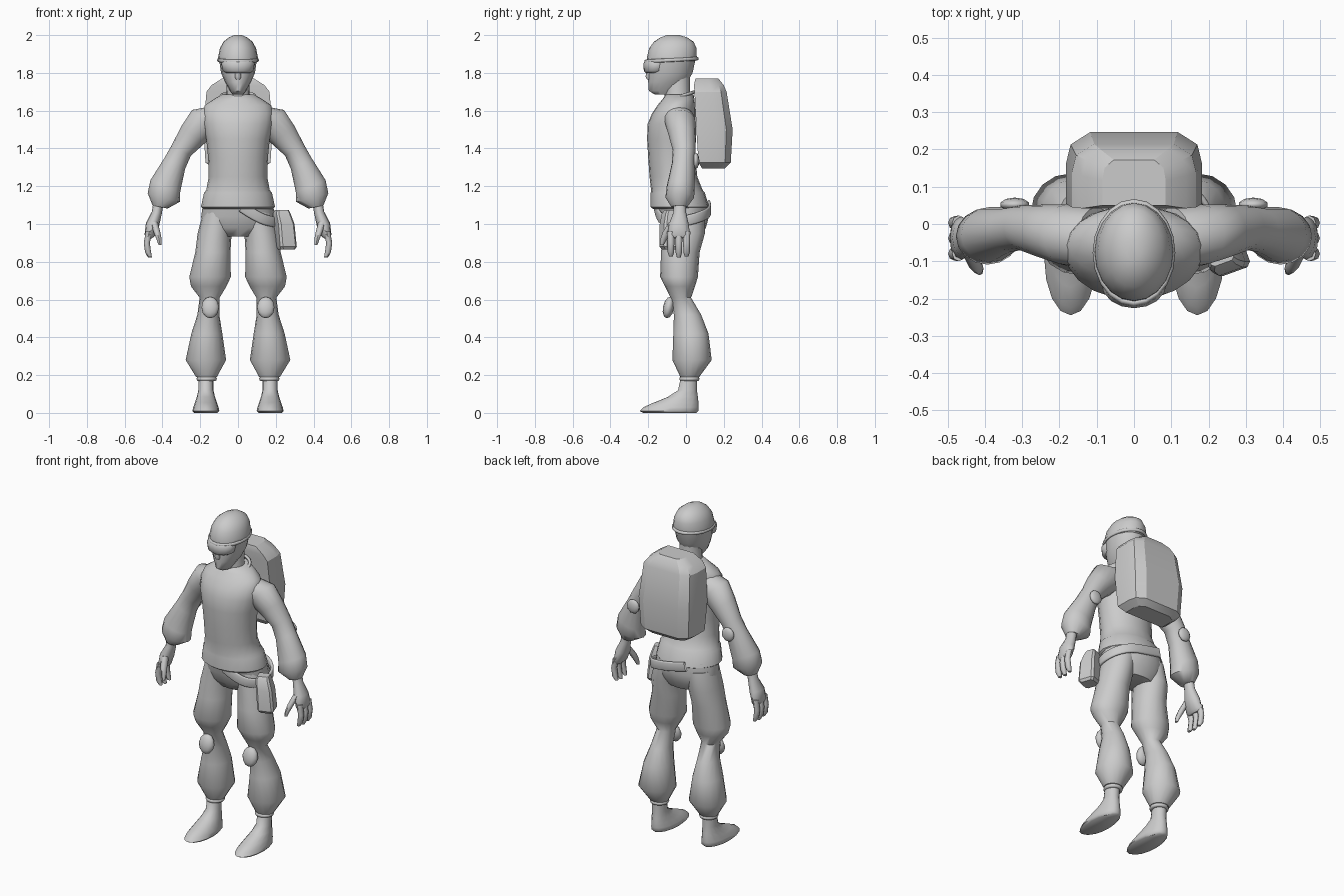
import bpy, bmesh
from math import cos, sin, pi, radians


def finish(ob, angle=50):
    bpy.ops.object.select_all(action='DESELECT')
    ob.select_set(True)
    bpy.context.view_layer.objects.active = ob
    bpy.ops.object.shade_smooth_by_angle(angle=radians(angle))
    return ob


def oval(n):
    return [(cos(2 * pi * i / n), sin(2 * pi * i / n)) for i in range(n)]


def loft(name, sections, n=16, side=1, outline=None, angle=50):
    """Sections are (x, y, z, x radius, y radius, tilt in degrees)."""
    bm = bmesh.new()
    rings = []
    for s in sections:
        x, y, z, a, b = s[:5]
        t = radians(s[5]) if len(s) > 5 else 0
        rings.append([bm.verts.new((side * (x + u * a * cos(t)), y + v * b, z + u * a * sin(t)))
                      for u, v in (outline or oval(n))])
    for lo, hi in zip(rings, rings[1:]):
        k = len(lo)
        for i in range(k):
            bm.faces.new((lo[i], lo[(i + 1) % k], hi[(i + 1) % k], hi[i]))
    bm.faces.new(rings[0])
    bm.faces.new(rings[-1])
    bmesh.ops.recalc_face_normals(bm, faces=bm.faces)
    me = bpy.data.meshes.new(name)
    bm.to_mesh(me)
    bm.free()
    ob = bpy.data.objects.new(name, me)
    bpy.context.collection.objects.link(ob)
    return finish(ob, angle)


def upright(rows, x=0):
    """Turn (z, x radius, y front, y back) rows into sections."""
    return [(x, (f + b) / 2, z, r, (b - f) / 2) for z, r, f, b in rows]


def pad(name, loc, size, rot=(0, 0, 0)):
    bpy.ops.mesh.primitive_uv_sphere_add(segments=10, ring_count=6, location=loc, rotation=rot)
    ob = bpy.context.object
    ob.name = name
    ob.scale = size
    return finish(ob)


def ring(name, loc, R, r, scale=(1, 1, 1), rot=(0, 0, 0)):
    bpy.ops.mesh.primitive_torus_add(major_segments=20, minor_segments=8, location=loc,
                                     rotation=rot, major_radius=R, minor_radius=r)
    ob = bpy.context.object
    ob.name = name
    ob.scale = scale
    return finish(ob)


# Head, neck, cap
loft("neck", upright([(1.64, .075, -.11, .035), (1.69, .062, -.115, .02), (1.78, .06, -.11, .02)]))
loft("face", upright([(1.685, .028, -.165, -.06), (1.705, .042, -.197, -.03), (1.75, .068, -.2, .005),
                      (1.80, .09, -.2, .035), (1.87, .1, -.2, .05)]))
loft("nose", upright([(1.765, .012, -.207, -.18), (1.78, .017, -.214, -.18), (1.83, .01, -.205, -.18)]), n=8)
loft("cap", upright([(1.862, .1, -.2, .048), (1.868, .106, -.207, .056), (1.885, .105, -.206, .057),
                     (1.93, .096, -.195, .056), (1.965, .077, -.17, .04), (1.988, .048, -.135, .005),
                     (2.0, .02, -.1, -.035)]), n=20)
# Goggles
loft("goggle_lens", upright([(1.8, .062, -.213, -.12), (1.81, .08, -.223, -.1),
                             (1.85, .088, -.226, -.09), (1.862, .08, -.218, -.1)]))
ring("goggle_strap", (0, -.077, 1.868), .104, .007, (1, 1.3, 1.4), (radians(3), 0, 0))

# Shirt body and collar
loft("shirt", upright([(1.08, .185, -.175, .11), (1.09, .196, -.188, .122), (1.165, .18, -.187, .1),
                       (1.18, .168, -.185, .088), (1.25, .155, -.193, .06), (1.35, .158, -.2, .05),
                       (1.45, .168, -.206, .052), (1.53, .185, -.203, .05), (1.585, .188, -.18, .05),
                       (1.63, .175, -.15, .048), (1.66, .13, -.125, .045), (1.685, .088, -.108, .04)]), n=20)
ring("collar", (0, -.04, 1.672), .092, .009, (1, .95, 1), (radians(18), 0, 0))

# Trouser seat
loft("trouser_seat", upright([(.935, .13, -.09, .08), (.98, .19, -.125, .105), (1.04, .195, -.145, .122),
                              (1.11, .185, -.16, .115)]), n=20)

# Limbs, built on both sides
for side, tag in ((-1, "right"), (1, "left")):
    loft(tag + "_sleeve", [(.1, -.04, 1.56, .08, .085, 50), (.18, -.03, 1.54, .09, .082, 45),
                           (.24, -.02, 1.47, .076, .072, 37), (.3, -.01, 1.39, .058, .06, 30),
                           (.335, -.015, 1.32, .062, .06, 28), (.385, -.028, 1.2, .085, .074, 22),
                           (.393, -.033, 1.14, .088, .076, 15), (.413, -.035, 1.09, .04, .042, 12)],
         side=side)
    pad(tag + "_elbow_pad", (side * .32, .052, 1.335), (.04, .019, .042))
    loft(tag + "_palm", [(.42, -.033, 1.12, .027, .032, 10), (.43, -.033, 1.06, .027, .034, 10),
                         (.452, -.038, 1.0, .036, .052, 10), (.468, -.038, .94, .027, .06, 10),
                         (.472, -.038, .925, .015, .05, 10)], n=12, side=side)
    for i, y in enumerate((-.08, -.038, .003)):
        loft(f"{tag}_finger_{i + 1}", [(.47, y, .96, .018, .02), (.483, y, .9, .016, .018),
                                       (.476, y, .85, .016, .017), (.466, y, .822 + .006 * (i != 1), .01, .01)],
             n=8, side=side)
    loft(tag + "_thumb", [(.445, -.065, 1.01, .02, .025), (.43, -.1, .96, .018, .022),
                          (.418, -.118, .92, .014, .018), (.413, -.127, .89, .008, .01)], n=8, side=side)
    loft(tag + "_trouser_leg", [(.1, -.01, 1.06, .085, .11), (.124, -.012, .95, .09, .112),
                                (.133, -.03, .85, .093, .102), (.148, -.037, .72, .11, .1),
                                (.155, -.032, .67, .094, .08), (.15, -.027, .61, .053, .054),
                                (.157, .008, .52, .058, .072), (.165, .026, .42, .082, .093),
                                (.17, .032, .28, .107, .104), (.167, .02, .19, .055, .05)], side=side)
    pad(tag + "_knee_pad", (side * .147, -.092, .558), (.048, .03, .058), (radians(-12), 0, 0))
    ring(tag + "_ankle_band", (side * .166, .018, .18), .042, .012)
    loft(tag + "_boot", upright([(0, .062, -.225, .055), (.01, .071, -.245, .065), (.03, .067, -.225, .067),
                                 (.055, .058, -.17, .066), (.085, .048, -.095, .063), (.12, .04, -.042, .058),
                                 (.2, .04, -.025, .06)], x=.17), side=side)

# Backpack
half = [(1, -1), (1, .1), (.93, .65), (.64, 1)]
loft("backpack", upright([(1.295, .13, .085, .205), (1.325, .172, .066, .237), (1.5, .183, .055, .247),
                          (1.7, .167, .045, .215), (1.735, .14, .042, .2), (1.77, .085, .05, .172)]),
     outline=half + [(-u, v) for u, v in reversed(half)], angle=25)

# Hip strap
path = [(.02, -.16, 1.09), (.11, -.147, 1.03), (.19, -.085, 1.01), (.215, -.01, 1.015),
        (.19, .07, 1.035), (.12, .12, 1.06), (.0, .128, 1.08), (-.08, .12, 1.1)]
cu = bpy.data.curves.new("hip_strap", 'CURVE')
cu.dimensions = '3D'
cu.twist_mode = 'Z_UP'
cu.resolution_u = 4
sp = cu.splines.new('NURBS')
sp.points.add(len(path) - 1)
for p, co in zip(sp.points, path):
    p.co = (*co, 1)
sp.use_endpoint_u = True
sp.order_u = 3
cu.extrude = .02
cu.bevel_depth = .008
cu.bevel_resolution = 1
bpy.context.collection.objects.link(bpy.data.objects.new("hip_strap", cu))

# Hip pouch
square = [(1, -.75), (1, .75), (.75, 1), (-.75, 1), (-1, .75), (-1, -.75), (-.75, -1), (.75, -1)]
pouch = loft("hip_pouch", [(.012, 0, -.105, .038, .04), (.012, 0, -.09, .047, .05), (.002, 0, .03, .045, .046),
                           (-.01, .005, .085, .04, .036), (-.01, .008, .105, .032, .026)],
             outline=square, angle=30)
pouch.location = (.243, -.085, .97)
pouch.rotation_euler = (0, 0, radians(20))
